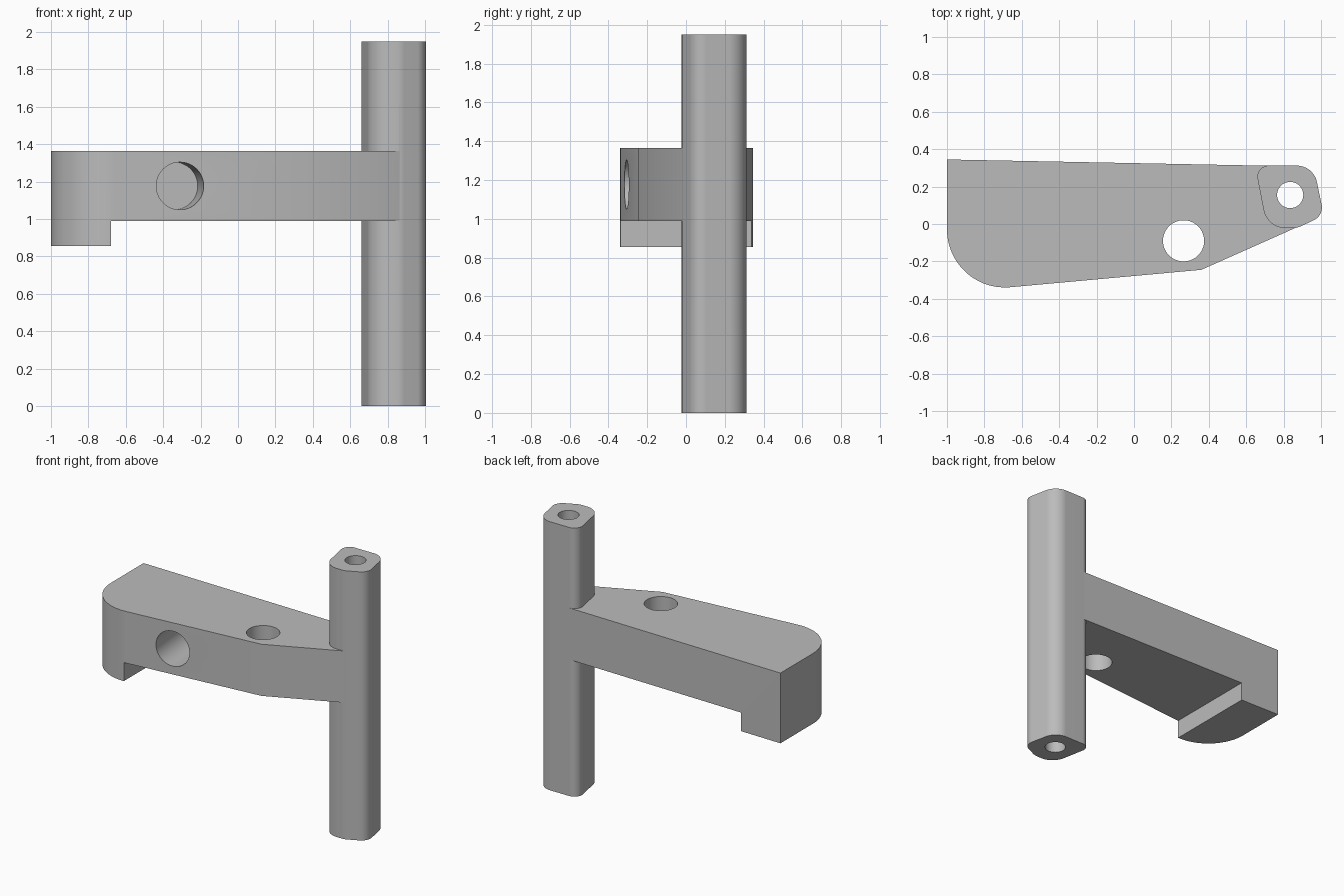
import bpy, bmesh, math
from mathutils import Vector, Matrix

if "Cube" in bpy.data.objects:
    bpy.data.objects.remove(bpy.data.objects["Cube"])

grey = bpy.data.materials.new("plain grey")
grey.use_nodes = True
COLOUR = (0.5, 0.5, 0.5, 1)
grey.diffuse_color = COLOUR
grey.node_tree.nodes["Principled BSDF"].inputs["Base Color"].default_value = COLOUR


def add_object(name, bm):
    bmesh.ops.recalc_face_normals(bm, faces=bm.faces)
    mesh = bpy.data.meshes.new(name)
    bm.to_mesh(mesh)
    bm.free()
    mesh.materials.append(grey)
    obj = bpy.data.objects.new(name, mesh)
    bpy.context.collection.objects.link(obj)
    return obj


def rounded(corners, steps=14):
    """Outline from (x, y, radius) corners, counter-clockwise."""
    out = []
    for i, (x, y, r) in enumerate(corners):
        p = Vector((x, y))
        if r == 0:
            out.append(p)
            continue
        a = (Vector(corners[i - 1][:2]) - p).normalized()
        b = (Vector(corners[(i + 1) % len(corners)][:2]) - p).normalized()
        half = a.angle(b) / 2
        centre = p + (a + b).normalized() * r / math.sin(half)
        start = p + a * r / math.tan(half) - centre
        sweep = math.pi - 2 * half
        for k in range(steps + 1):
            out.append(centre + Matrix.Rotation(sweep * k / steps, 2) @ start)
    return out


def prism(name, outline, bottom, top):
    bm = bmesh.new()
    face = bm.faces.new([bm.verts.new((p.x, p.y, bottom)) for p in outline])
    side = bmesh.ops.extrude_face_region(bm, geom=[face])["geom"]
    verts = [v for v in side if isinstance(v, bmesh.types.BMVert)]
    bmesh.ops.translate(bm, verts=verts, vec=(0, 0, top - bottom))
    return add_object(name, bm)


def cylinder(name, start, end, radius):
    start, end = Vector(start), Vector(end)
    axis = end - start
    turn = axis.to_track_quat("Z", "Y").to_matrix().to_4x4()
    bm = bmesh.new()
    bmesh.ops.create_cone(bm, cap_ends=True, segments=64, radius1=radius,
                          radius2=radius, depth=axis.length,
                          matrix=Matrix.Translation((start + end) / 2) @ turn)
    return add_object(name, bm)


def combine(target, tool, operation):
    mod = target.modifiers.new(tool.name, "BOOLEAN")
    mod.operation, mod.solver, mod.object = operation, "EXACT", tool
    bpy.context.view_layer.objects.active = target
    bpy.ops.object.modifier_apply(modifier=mod.name)
    bpy.data.objects.remove(tool)


# Tapered arm, with a block left hanging below at its wide end
bracket = prism("bracket", rounded([
    (-1, 0.345, 0), (-1, -0.369, 0.31), (0.36, -0.245, 0),
    (0.87, -0.018, 0), (0.87, 0.2, 0), (0.74, 0.311, 0)]), 0.855, 1.365)
underside = prism("underside_cutter", rounded([
    (-0.68, -0.6, 0), (1.2, -0.6, 0), (1.2, 0.6, 0), (-0.68, 0.6, 0)]), 0.7, 0.99)
combine(bracket, underside, "DIFFERENCE")

# Upright post with a rounded four-sided section
post = prism("post", rounded([
    (0.647, 0.312, 0.06), (0.712, -0.022, 0.12), (0.87, -0.022, 0.1),
    (1.015, 0.045, 0.075), (0.96, 0.312, 0.11)]), 0, 1.95)
combine(bracket, post, "UNION")

# Bore through the post, hole through the arm, blind hole square to the front
into = Vector((-0.091, 0.996, 0))
mouth = Vector((-0.31, -0.306, 1.177))
for hole in (
        cylinder("post_bore", (0.835, 0.155, -0.1), (0.835, 0.155, 2.1), 0.07),
        cylinder("arm_hole", (0.265, -0.09, 0.8), (0.265, -0.09, 1.5), 0.11),
        cylinder("front_hole", mouth - into * 0.2, mouth + into * 0.35, 0.127)):
    combine(bracket, hole, "DIFFERENCE")

# Smooth rounds with crisp edges
bpy.ops.object.select_all(action="DESELECT")
bracket.select_set(True)
bpy.context.view_layer.objects.active = bracket
bpy.ops.object.shade_smooth_by_angle(angle=math.radians(20))
weighted = bracket.modifiers.new("even_shading", "WEIGHTED_NORMAL")
weighted.keep_sharp = True
